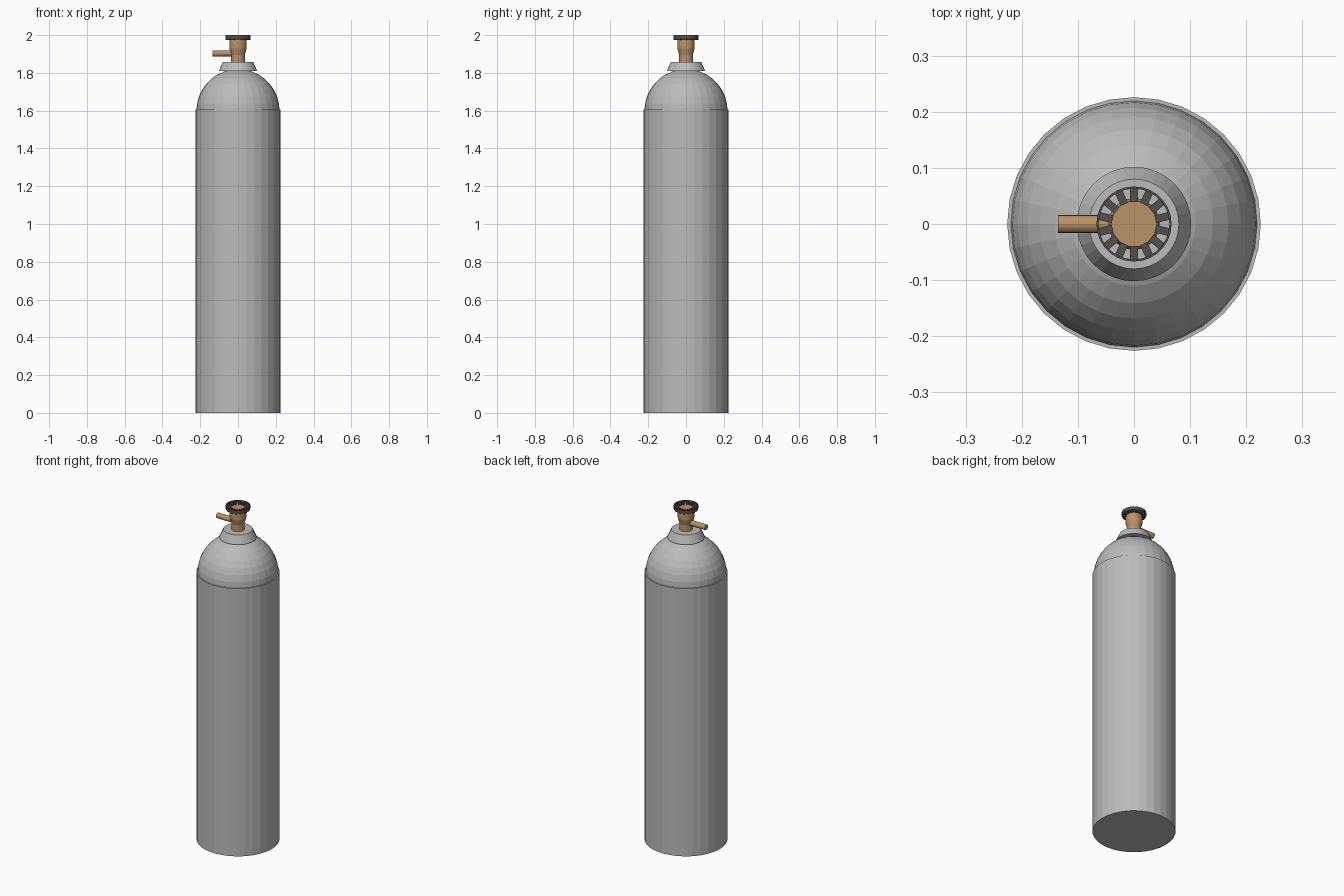
import bpy, bmesh, math
from mathutils import Matrix, Vector

cube = bpy.data.objects.get("Cube")
if cube:
    bpy.data.objects.remove(cube, do_unlink=True)


def material(name, color):
    m = bpy.data.materials.new(name)
    m.use_nodes = True
    m.diffuse_color = (*color, 1)
    m.node_tree.nodes["Principled BSDF"].inputs["Base Color"].default_value = (*color, 1)
    return m


STEEL = material("steel grey", (0.5, 0.5, 0.5))
BRASS = material("brass", (0.5, 0.29, 0.14))
IRON = material("dark iron", (0.09, 0.08, 0.075))


def finish(name, bm, mat):
    bmesh.ops.recalc_face_normals(bm, faces=bm.faces)
    mesh = bpy.data.meshes.new(name)
    bm.to_mesh(mesh)
    bm.free()
    mesh.materials.append(mat)
    obj = bpy.data.objects.new(name, mesh)
    bpy.context.collection.objects.link(obj)
    return obj


def lathe(name, profile, sides, mat, closed=False):
    """Revolve (radius, height) points about z; open profiles get end caps."""
    bm = bmesh.new()
    rings = []
    for r, z in profile:
        rings.append([bm.verts.new((r * math.sin(a), r * math.cos(a), z))
                      for a in (math.tau * i / sides for i in range(sides))])
    pairs = list(zip(rings, rings[1:]))
    if closed:
        pairs.append((rings[-1], rings[0]))
    else:
        bm.faces.new(rings[0])
        bm.faces.new(rings[-1])
    for low, high in pairs:
        for i in range(sides):
            j = (i + 1) % sides
            bm.faces.new((low[i], low[j], high[j], high[i]))
    return finish(name, bm, mat)


# Tank: straight body with a slightly narrower dome
lathe("tank_body", [(0.226, 0), (0.226, 1.605)], 32, STEEL)
dome = [(0.22 * math.cos(a), 1.6 + 0.22 * math.sin(a))
        for a in (math.radians(10 * k) for k in range(9))]
lathe("tank_dome", dome, 32, STEEL)
lathe("neck_collar", [(0.102, 1.81), (0.08, 1.858)], 32, STEEL)

# Valve: flared body and side outlet
lathe("valve_body", [(0.036, 1.85), (0.036, 1.895), (0.046, 1.93),
                     (0.046, 1.965), (0.041, 1.985)], 24, BRASS)
bm = bmesh.new()
bmesh.ops.create_cone(bm, cap_ends=True, segments=16, radius1=0.016, radius2=0.016,
                      depth=0.135, matrix=Matrix.Translation((-0.0675, 0, 1.903))
                      @ Matrix.Rotation(math.pi / 2, 4, "Y"))
finish("valve_outlet", bm, BRASS)

# Handwheel: thin rim carried by short radial spokes
lathe("handwheel_rim", [(0.063, 1.98), (0.067, 1.98), (0.067, 2.0), (0.063, 2.0)],
      28, IRON, closed=True)
SPOKES = 14
bm = bmesh.new()
for i in range(SPOKES):
    turn = Matrix.Rotation(math.pi / 2 + math.tau * i / SPOKES, 4, "Z")
    bmesh.ops.create_cube(bm, size=1, matrix=turn @ Matrix.Translation((0.052, 0, 1.985))
                          @ Matrix.Diagonal(Vector((0.026, 0.014, 0.02, 1))))
finish("handwheel_spokes", bm, IRON)
